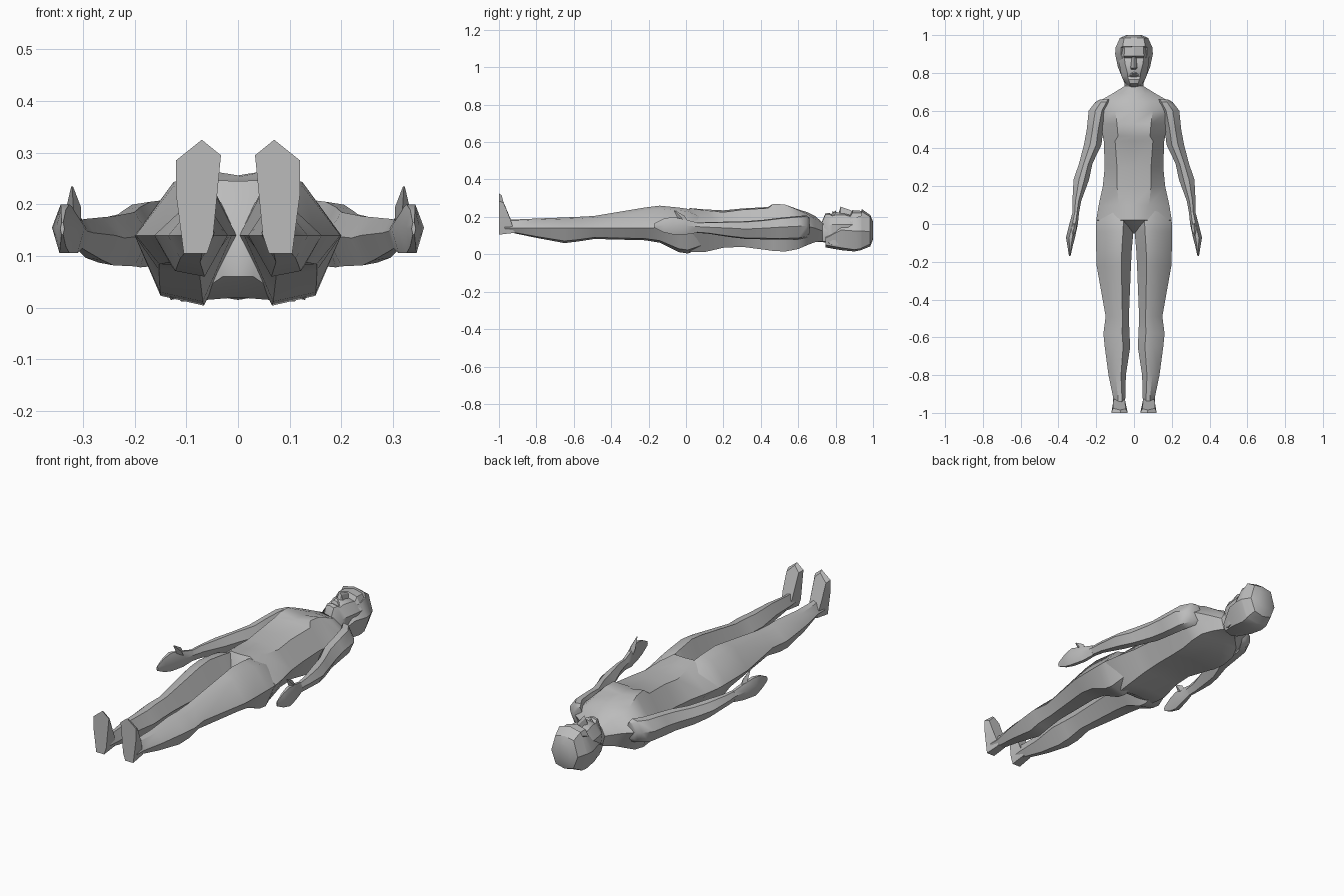
import bpy, bmesh, math
from mathutils import Vector

cube = bpy.data.objects.get("Cube")
if cube:
    bpy.data.objects.remove(cube, do_unlink=True)

grey = bpy.data.materials.new("plain grey")
grey.use_nodes = True
GREY = (0.5, 0.5, 0.5, 1)
grey.diffuse_color = GREY
grey.node_tree.nodes["Principled BSDF"].inputs["Base Color"].default_value = GREY


def loft(name, rings, angle=38):
    """Skin a list of closed rings and cap both ends."""
    bm = bmesh.new()
    rows = [[bm.verts.new(p) for p in ring] for ring in rings]
    n = len(rows[0])
    for a, b in zip(rows, rows[1:]):
        for i in range(n):
            j = (i + 1) % n
            bm.faces.new((a[i], a[j], b[j], b[i]))
    bm.faces.new(rows[0])
    bm.faces.new(rows[-1])
    bmesh.ops.remove_doubles(bm, verts=bm.verts, dist=0.0005)
    bmesh.ops.recalc_face_normals(bm, faces=bm.faces)
    mesh = bpy.data.meshes.new(name)
    bm.to_mesh(mesh)
    bm.free()
    mesh.materials.append(grey)
    ob = bpy.data.objects.new(name, mesh)
    bpy.context.collection.objects.link(ob)
    bpy.ops.object.select_all(action='DESELECT')
    ob.select_set(True)
    bpy.context.view_layer.objects.active = ob
    bpy.ops.object.shade_smooth_by_angle(angle=math.radians(angle))
    return ob


def symmetric(name, rows, angle=38):
    """Rows: y, front z, front (x, z), side (x, z), back (x, z), back z."""
    rings = []
    for y, zf, xm, zm, xs, zs, xb, zb, z0 in rows:
        half = [(xm, zm), (xs, zs), (xb, zb)]
        rings.append([(0, y, zf)] + [(x, y, z) for x, z in half]
                     + [(0, y, z0)] + [(-x, y, z) for x, z in reversed(half)])
    return loft(name, rings, angle)


def limb(name, rows, side, tops, bottoms, lift=0.0):
    """Rows: y, inner x, outer x, top z, bottom z, middle z."""
    rings = []
    for y, xi, xo, zt, zb, zm in rows:
        w = xo - xi
        ring = [(xi, zm), (xi + tops[0] * w, zt), (xi + tops[1] * w, zt - lift * (zt - zm)),
                (xo, zm), (xi + bottoms[1] * w, zb + lift * (zm - zb)), (xi + bottoms[0] * w, zb)]
        rings.append([(side * x, y, z) for x, z in ring])
    return loft(name, rings)


# Torso from crotch to neck
symmetric("torso", [
    (-.05, .14, .02, .14, .04, .13, .03, .06, .06),
    (.02, .245, .055, .247, .20, .14, .10, .012, .02),
    (.10, .24, .08, .235, .187, .14, .11, .012, .025),
    (.20, .235, .09, .225, .165, .14, .10, .035, .045),
    (.30, .245, .09, .238, .155, .14, .10, .04, .055),
    (.44, .253, .10, .247, .160, .15, .12, .022, .04),
    (.465, .256, .085, .27, .165, .15, .125, .018, .04),
    (.53, .252, .09, .266, .175, .15, .13, .015, .04),
    (.60, .24, .10, .237, .20, .15, .13, .028, .045),
    (.65, .225, .09, .215, .185, .15, .11, .05, .055),
    (.69, .205, .06, .19, .115, .14, .07, .065, .065),
    (.73, .17, .03, .165, .05, .125, .035, .07, .065),
    (.80, .18, .03, .175, .05, .125, .035, .06, .055),
])

# Head with chin, lips, nose, sunken eyes and brow
symmetric("head", [
    (.725, .17, .02, .165, .035, .13, .03, .09, .085),
    (.745, .218, .022, .212, .045, .15, .04, .08, .07),
    (.765, .222, .028, .214, .058, .155, .05, .06, .05),
    (.782, .212, .035, .205, .066, .16, .055, .05, .035),
    (.80, .226, .035, .210, .07, .16, .06, .05, .035),
    (.85, .220, .048, .210, .078, .16, .06, .05, .03),
    (.878, .212, .05, .202, .08, .16, .06, .05, .03),
    (.89, .236, .052, .222, .082, .16, .06, .05, .03),
    (.94, .232, .05, .22, .08, .16, .06, .05, .04),
    (.97, .20, .04, .19, .06, .14, .04, .07, .06),
], 28)

# Hair shell around the back, sides and crown
symmetric("hair", [
    (.745, .10, .03, .10, .05, .085, .04, .05, .037),
    (.83, .15, .05, .165, .085, .13, .06, .035, .022),
    (.90, .17, .07, .195, .10, .125, .062, .025, .015),
    (.935, .20, .07, .205, .097, .125, .062, .03, .022),
    (.94, .242, .06, .228, .095, .125, .062, .034, .024),
    (.985, .21, .052, .20, .075, .12, .05, .055, .042),
    (1.0, .175, .03, .17, .04, .12, .03, .09, .08),
], 28)

# Nose wedge and mouth
symmetric("nose", [
    (.815, .215, .012, .212, .018, .205, .01, .195, .195),
    (.826, .255, .009, .243, .02, .212, .01, .195, .195),
    (.885, .234, .006, .23, .012, .21, .01, .195, .195),
], 20)
symmetric("lips", [
    (.778, .215, .012, .212, .02, .205, .01, .195, .195),
    (.785, .232, .012, .226, .024, .208, .01, .195, .195),
    (.791, .224, .012, .22, .026, .208, .01, .195, .195),
    (.797, .236, .010, .23, .022, .208, .01, .195, .195),
    (.806, .222, .008, .218, .018, .205, .01, .195, .195),
], 20)

# Limb sections: y, inner x, outer x, top z, bottom z, middle z
LEG = [
    (.10, .01, .17, .20, .04, .14), (.01, .0, .20, .243, .004, .14),
    (-.04, .003, .20, .25, .012, .14), (-.14, .012, .20, .26, .062, .14),
    (-.22, .016, .198, .25, .075, .14), (-.49, .027, .150, .205, .082, .14),
    (-.58, .024, .162, .20, .068, .14), (-.65, .020, .155, .197, .06, .14),
    (-.80, .043, .135, .191, .088, .14), (-.92, .046, .11, .186, .113, .14),
    (-.97, .05, .11, .19, .115, .14),
]
ARM = [
    (.66, .12, .18, .195, .11, .15), (.645, .12, .205, .208, .09, .15),
    (.60, .14, .24, .205, .08, .15), (.50, .163, .25, .195, .078, .145),
    (.42, .172, .265, .185, .08, .14), (.32, .22, .291, .177, .082, .135),
    (.235, .238, .32, .175, .092, .14), (.12, .28, .326, .172, .11, .145),
    (.06, .291, .326, .17, .115, .148),
]
HAND = [
    (.06, .291, .326, .17, .115, .148), (.0, .297, .342, .185, .106, .153),
    (-.07, .312, .36, .20, .106, .155), (-.12, .325, .352, .19, .118, .155),
    (-.17, .336, .344, .165, .142, .153),
]
# Sole outline and matching upper outline of the foot
SOLE = [(.07, .325), (.033, .295), (.048, .14), (.06, .105),
        (.105, .105), (.12, .22), (.12, .285)]
UPPER = [(.072, -.985, .315), (.045, -.978, .285), (.048, -.93, .17), (.06, -.915, .115),
         (.10, -.915, .115), (.11, -.94, .19), (.112, -.975, .275)]

for side, word in ((1, "left"), (-1, "right")):
    limb(word + "_leg", LEG, side, (.28, .6), (.33, .75), .14)
    limb(word + "_arm", ARM, side, (.3, .65), (.3, .7), .1)
    limb(word + "_hand", HAND, side, (.3, .65), (.3, .7))
    loft(word + "_foot", [[(side * x, -1, z) for x, z in SOLE],
                          [(side * x, y, z) for x, y, z in UPPER]], 30)
    # Thumb: tapered four-sided spike rising from the palm edge
    thumb = []
    for x, y, z, r in ((.318, .005, .15, .014), (.318, -.025, .195, .014), (.321, -.062, .234, .002)):
        c, along = Vector((side * x, y, z)), Vector((0, .8, .6))
        out = Vector((1, 0, 0))
        thumb.append([c + out * r, c + along * r * 1.4, c - out * r, c - along * r * 1.4])
    loft(word + "_thumb", thumb, 30)
